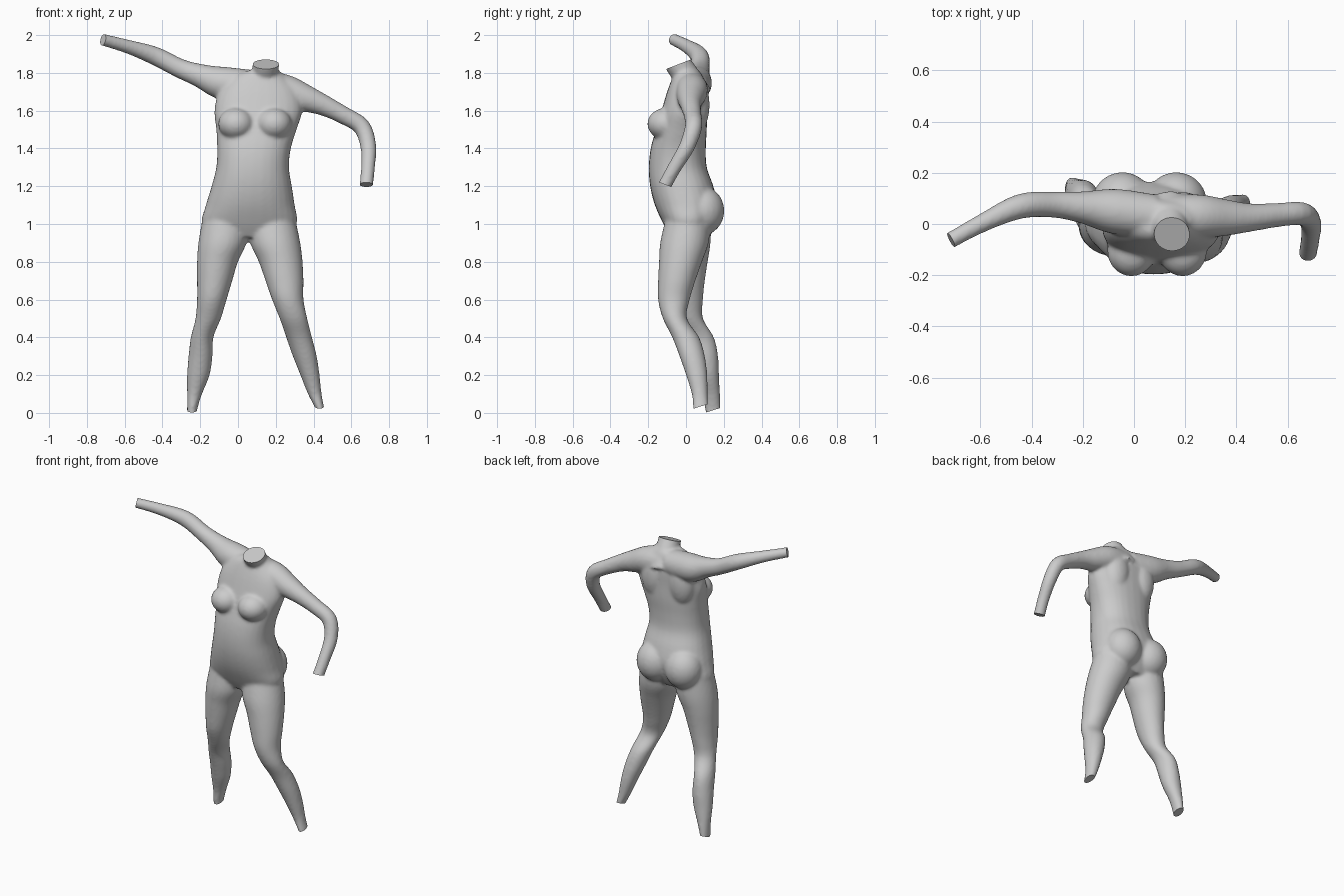
import bpy, bmesh, math
from mathutils import Vector, Quaternion, Matrix

cube = bpy.data.objects.get("Cube")
if cube:
    bpy.data.objects.remove(cube, do_unlink=True)

SIDES = 28
bm = bmesh.new()


def smooth_rows(rows, steps=4):
    """Catmull-Rom interpolation of rows of any length."""
    pts = [rows[0]] + list(rows) + [rows[-1]]
    out = []
    for a, b, c, d in zip(pts, pts[1:], pts[2:], pts[3:]):
        for s in range(steps):
            t = s / steps
            out.append([q + t * (r - p + t * (2 * p - 5 * q + 4 * r - s_ + t * (3 * (q - r) + s_ - p))) / 2
                        for p, q, r, s_ in zip(a, b, c, d)])
    return out + [list(rows[-1])]


def skin(rings):
    """Bridge point rings into a closed body."""
    loops = [[bm.verts.new(p) for p in ring] for ring in rings]
    for lo, hi in zip(loops, loops[1:]):
        for i in range(SIDES):
            j = (i + 1) % SIDES
            bm.faces.new((lo[i], lo[j], hi[j], hi[i]))
    bm.faces.new(loops[0][::-1])
    bm.faces.new(loops[-1])


def unit(power):
    for i in range(SIDES):
        a = math.tau * i / SIDES
        c, s = math.cos(a), math.sin(a)
        yield (math.copysign(abs(c) ** power, c), math.copysign(abs(s) ** power, s))


def stack(rows, power=1.0):
    """Level rings given as z, x low, x high, y front, y back."""
    skin([[Vector(((x0 + x1) / 2 + u * (x1 - x0) / 2, (y0 + y1) / 2 + v * (y1 - y0) / 2, z))
           for u, v in unit(power)] for z, x0, x1, y0, y1 in smooth_rows(rows)])


def tube(rows):
    """Round limb along a path of x, y, z, radius."""
    rows = smooth_rows(rows)
    pts = [Vector(r[:3]) for r in rows]
    old, turn, rings = Vector((0, 0, 1)), Quaternion(), []
    for i, p in enumerate(pts):
        tan = (pts[min(i + 1, len(pts) - 1)] - pts[max(i - 1, 0)]).normalized()
        turn = old.rotation_difference(tan) @ turn
        old = tan
        rings.append([p + turn @ Vector((u, v, 0)) * rows[i][3] for u, v in unit(1)])
    skin(rings)


def ball(centre, size):
    bmesh.ops.create_uvsphere(bm, u_segments=24, v_segments=16, radius=1,
                              matrix=Matrix.Translation(centre) @ Matrix.Diagonal((*size, 1)))


# Torso from pelvis to collar
stack([(0.93, -0.10, 0.22, -0.08, 0.10),
       (1.0, -0.19, 0.31, -0.12, 0.14),
       (1.1, -0.17, 0.30, -0.165, 0.165),
       (1.2, -0.14, 0.285, -0.19, 0.145),
       (1.3, -0.115, 0.27, -0.197, 0.11),
       (1.4, -0.11, 0.28, -0.187, 0.105),
       (1.5, -0.115, 0.31, -0.16, 0.11),
       (1.6, -0.125, 0.34, -0.13, 0.11),
       (1.7, -0.10, 0.32, -0.10, 0.11),
       (1.78, -0.03, 0.25, -0.07, 0.09),
       (1.81, 0.03, 0.22, -0.05, 0.07)], 0.88)

# Paired chest, shoulder blade and buttock masses
for x in (-0.01, 0.19):
    ball((x, -0.105, 1.53), (0.095, 0.1, 0.085))
    ball((x, 0.055, 1.63), (0.09, 0.07, 0.15))
for x in (-0.045, 0.165):
    ball((x, 0.085, 1.07), (0.12, 0.118, 0.13))

# Right leg
stack([(-0.04, -0.27, -0.22, 0.11, 0.185),
       (0.02, -0.27, -0.215, 0.10, 0.183),
       (0.1, -0.27, -0.19, 0.09, 0.18),
       (0.2, -0.27, -0.15, 0.06, 0.175),
       (0.3, -0.262, -0.135, 0.03, 0.17),
       (0.4, -0.25, -0.13, -0.005, 0.148),
       (0.5, -0.225, -0.09, -0.05, 0.09),
       (0.6, -0.217, -0.06, -0.09, 0.09),
       (0.7, -0.217, -0.03, -0.105, 0.10),
       (0.8, -0.217, 0.0, -0.115, 0.115),
       (0.9, -0.21, 0.045, -0.125, 0.13),
       (1.02, -0.19, 0.06, -0.11, 0.13)])

# Left leg
stack([(-0.04, 0.425, 0.47, 0.055, 0.125),
       (0.02, 0.41, 0.458, 0.038, 0.12),
       (0.1, 0.37, 0.443, 0.03, 0.115),
       (0.2, 0.33, 0.432, 0.0, 0.113),
       (0.3, 0.29, 0.417, -0.035, 0.10),
       (0.4, 0.255, 0.392, -0.073, 0.07),
       (0.5, 0.22, 0.367, -0.123, 0.005),
       (0.6, 0.18, 0.347, -0.148, 0.02),
       (0.7, 0.145, 0.347, -0.148, 0.05),
       (0.8, 0.11, 0.342, -0.143, 0.085),
       (0.9, 0.065, 0.33, -0.137, 0.12),
       (1.02, 0.05, 0.305, -0.11, 0.13)])

# Raised right arm
tube([(0.08, 0.03, 1.73, 0.085), (-0.08, 0.05, 1.745, 0.088), (-0.2, 0.065, 1.785, 0.063),
      (-0.31, 0.075, 1.825, 0.051), (-0.44, 0.07, 1.89, 0.049), (-0.58, 0.01, 1.938, 0.037),
      (-0.71, -0.06, 1.974, 0.032), (-0.77, -0.095, 1.99, 0.034)])

# Bent left arm
tube([(0.14, 0.02, 1.72, 0.09), (0.25, 0.03, 1.705, 0.086), (0.35, 0.025, 1.668, 0.073),
      (0.45, 0.025, 1.63, 0.056), (0.56, 0.035, 1.575, 0.047), (0.655, 0.04, 1.515, 0.046),
      (0.69, 0.005, 1.41, 0.042), (0.688, -0.06, 1.3, 0.037),
      (0.68, -0.11, 1.21, 0.036), (0.675, -0.135, 1.165, 0.037)])

# Neck leaning forward
tube([(0.13, 0.04, 1.68, 0.1), (0.14, 0.005, 1.775, 0.073),
      (0.148, -0.04, 1.845, 0.07), (0.152, -0.065, 1.9, 0.074)])

# Fuse all masses into one skin
bmesh.ops.recalc_face_normals(bm, faces=bm.faces)
rough = bpy.data.meshes.new("body_rough")
bm.to_mesh(rough)
bm.free()
body = bpy.data.objects.new("body", rough)
bpy.context.collection.objects.link(body)
fuse = body.modifiers.new("fuse", "REMESH")
fuse.mode = "VOXEL"
fuse.voxel_size = 0.01
relax = body.modifiers.new("relax", "SMOOTH")
relax.factor = 0.5
relax.iterations = 8
graph = bpy.context.evaluated_depsgraph_get()
fused = bpy.data.meshes.new_from_object(body.evaluated_get(graph))
body.modifiers.clear()
body.data = fused
bpy.data.meshes.remove(rough)

# Flat cuts at neck, wrists and ankles
cuts = [((0.148, -0.042, 1.845), (0, -0.36, 0.93)),
        ((-0.715, -0.062, 1.975), (-0.87, -0.45, 0.2)),
        ((0.68, -0.11, 1.208), (0, -0.35, -0.94)),
        ((-0.245, 0.14, 0.013), (0, 0.3, -0.95)),
        ((0.435, 0.08, 0.035), (0, 0.3, -0.95))]
bm = bmesh.new()
bm.from_mesh(fused)
for point, normal in cuts:
    centre = Vector(point)
    verts = [v for v in bm.verts if (v.co - centre).length < 0.12]
    near = set(verts)
    edges = [e for e in bm.edges if near.issuperset(e.verts)]
    faces = [f for f in bm.faces if near.issuperset(f.verts)]
    bmesh.ops.bisect_plane(bm, geom=verts + edges + faces, plane_co=centre,
                           plane_no=normal, clear_outer=True)
    rim = [e for e in bm.edges if e.is_boundary]
    bmesh.ops.holes_fill(bm, edges=rim, sides=0)
bmesh.ops.recalc_face_normals(bm, faces=bm.faces)
bm.to_mesh(fused)
bm.free()

# Plain grey material
grey = bpy.data.materials.new("plain_grey")
grey.use_nodes = True
tone = (0.6, 0.6, 0.6, 1)
grey.diffuse_color = tone
grey.node_tree.nodes["Principled BSDF"].inputs["Base Color"].default_value = tone
fused.materials.clear()
fused.materials.append(grey)

bpy.ops.object.select_all(action="DESELECT")
body.select_set(True)
bpy.context.view_layer.objects.active = body
bpy.ops.object.shade_smooth_by_angle(angle=math.radians(40))
